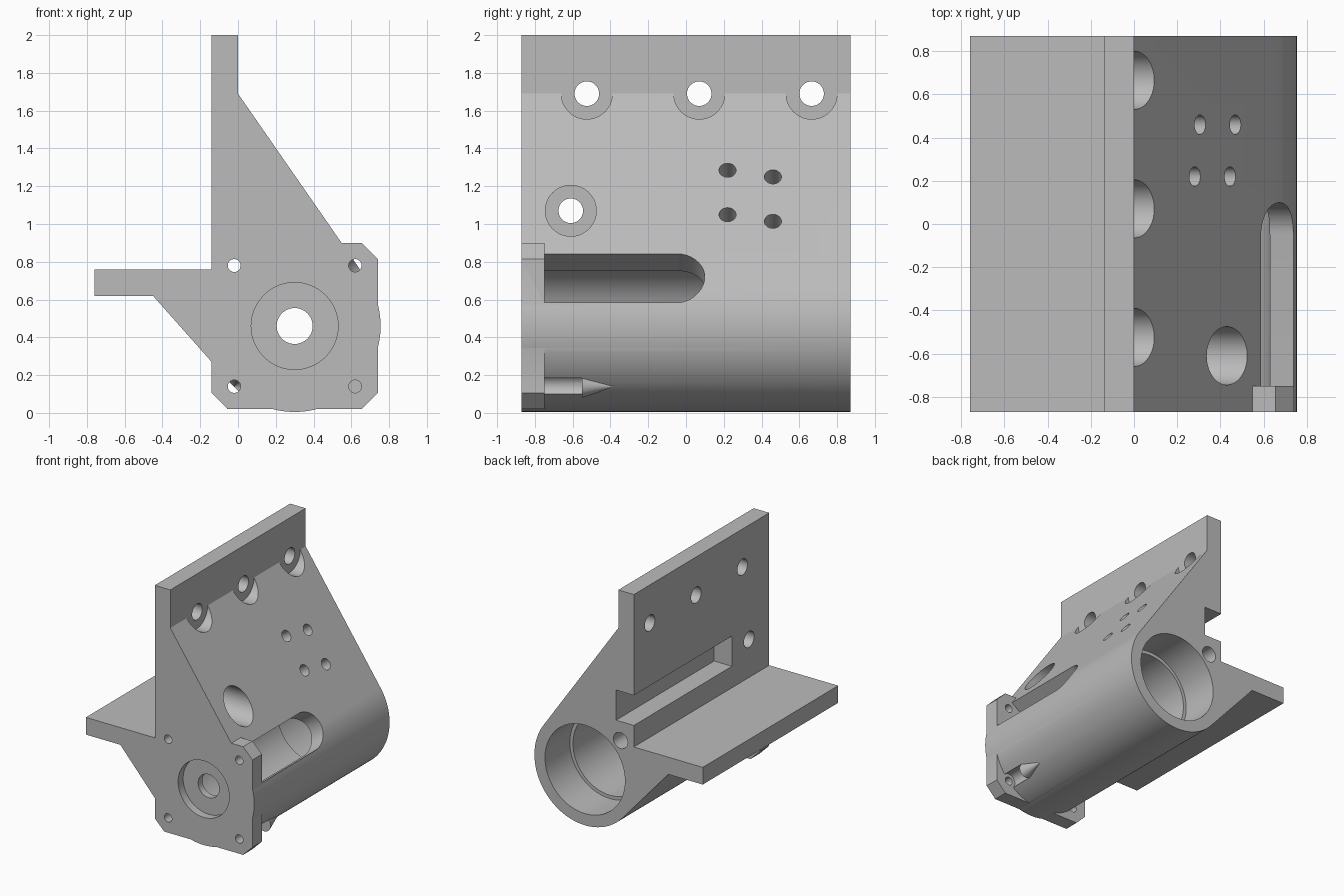
import bpy, bmesh, math
from mathutils import Vector

if "Cube" in bpy.data.objects:
    bpy.data.objects.remove(bpy.data.objects["Cube"])

FRONT, BACK, FLANGE = -0.87, 0.87, -0.75   # y limits of the casting
CX, CZ, R = 0.30, 0.46, 0.455              # barrel axis and outer radius
SLOPE = math.atan2(0.571, 0.82)            # direction the sloped face points
X, Y, Z = Vector((1, 0, 0)), Vector((0, 1, 0)), Vector((0, 0, 1))
NORMAL = Vector((math.cos(SLOPE), 0, math.sin(SLOPE)))
ACROSS = NORMAL.cross(Y)

grey = bpy.data.materials.new("metal_grey")
grey.use_nodes = True
grey.diffuse_color = (0.5, 0.5, 0.5, 1)
grey.node_tree.nodes["Principled BSDF"].inputs["Base Color"].default_value = grey.diffuse_color


def finish(name, bm):
    bmesh.ops.recalc_face_normals(bm, faces=bm.faces)
    mesh = bpy.data.meshes.new(name)
    bm.to_mesh(mesh)
    bm.free()
    mesh.materials.append(grey)
    obj = bpy.data.objects.new(name, mesh)
    bpy.context.collection.objects.link(obj)
    return obj


def prism(name, points, u, v, start, sweep):
    """Outline in the u, v plane, swept along a vector."""
    bm = bmesh.new()
    face = bm.faces.new([bm.verts.new(start + u * a + v * b) for a, b in points])
    new = bmesh.ops.extrude_face_region(bm, geom=[face])["geom"]
    verts = [g for g in new if isinstance(g, bmesh.types.BMVert)]
    bmesh.ops.translate(bm, vec=sweep, verts=verts)
    return finish(name, bm)


def rod(start, end, r, r_end=None, segments=40):
    """Round cutter between two points."""
    start, end = Vector(start), Vector(end)
    axis = end - start
    bm = bmesh.new()
    bmesh.ops.create_cone(bm, cap_ends=True, segments=segments, radius1=r,
                          radius2=r if r_end is None else r_end, depth=axis.length)
    turn = Z.rotation_difference(axis.normalized()).to_matrix()
    for vert in bm.verts:
        vert.co = turn @ vert.co + (start + end) / 2
    return finish("cutter", bm)


def combine(target, tool, operation="DIFFERENCE"):
    mod = target.modifiers.new("combine", "BOOLEAN")
    mod.operation, mod.solver, mod.object = operation, "EXACT", tool
    bpy.context.view_layer.objects.active = target
    bpy.ops.object.modifier_apply(modifier=mod.name)
    bpy.data.objects.remove(tool)


def arc(cx, cy, r, a0, a1, n):
    return [(cx + r * math.cos(a0 + (a1 - a0) * i / n),
             cy + r * math.sin(a0 + (a1 - a0) * i / n)) for i in range(n + 1)]


# Main casting: upright plate, sloped web, barrel, gusset and shelf
outline = [(-0.14, 2), (0, 2), (0, 1.69)]
outline += arc(CX, CZ, R, SLOPE, math.radians(-138.5), 56)
outline += [(-0.45, 0.62), (-0.76, 0.62), (-0.76, 0.76), (-0.14, 0.76)]
bracket = prism("bearing_bracket", outline, X, Z, Y * FRONT, Y * (BACK - FRONT))

# Front flange: square with cut corners
h, c = 0.44, 0.355
corners = [(h, c), (c, h), (-c, h), (-h, c), (-h, -c), (-c, -h), (c, -h), (h, -c)]
flange = prism("front_flange", corners, X, Z, Vector((CX, FRONT, CZ)), Y * (FLANGE - FRONT))
combine(bracket, flange, "UNION")

# Bore, rear bearing seat, front recess and shaft hole
for y0, y1, r in [(FLANGE, 0.7, 0.332), (0.55, 1, 0.36), (-1, -0.805, 0.23), (-1, -0.6, 0.095)]:
    combine(bracket, rod((CX, y0, CZ), (CX, y1, CZ), r, segments=96))

# Radial slot opening into the bore, round at its rear end
slot = [(FLANGE, -0.149)] + arc(-0.05, 0, 0.149, -math.pi / 2, math.pi / 2, 24) + [(FLANGE, 0.149)]
combine(bracket, prism("cutter", slot, Y, ACROSS, Vector((CX, 0, CZ)) + NORMAL * 0.25, NORMAL * 0.4))

# Flange bolt holes, with tapered clearance pockets behind the lower pair
for x in (CX - 0.32, CX + 0.32):
    for z in (CZ - 0.32, CZ + 0.32):
        combine(bracket, rod((x, -1, z), (x, -0.7, z), 0.034))
    z = CZ - 0.32
    combine(bracket, rod((x, FLANGE, z), (x, -0.55, z), 0.06))
    combine(bracket, rod((x, -0.55, z), (x, -0.38, z), 0.06, 0.002))

# Long clearance hole from the back
combine(bracket, rod((CX - 0.32, FLANGE, CZ + 0.32), (CX - 0.32, 1, CZ + 0.32), 0.065))

# Counterbored mounting holes through the upright plate
for y, z in [(-0.525, 1.69), (0.07, 1.69), (0.665, 1.69), (-0.61, 1.07)]:
    combine(bracket, rod((0, y, z), (0.8, y, z), 0.135, segments=56))
    combine(bracket, rod((-0.3, y, z), (0.1, y, z), 0.065))

# Mounting holes through the shelf, counterbored from below
for y in (-0.52, 0.075, 0.67):
    combine(bracket, rod((-0.485, y, 0.62), (-0.485, y, 0.3), 0.135, segments=56))
    combine(bracket, rod((-0.485, y, 0.9), (-0.485, y, 0.5), 0.065))

# Pocket in the plate's rear side, open at the back end
pocket = [(-0.3, 0.935), (0.02, 0.935), (0.02, 1.18), (-0.3, 1.18)]
combine(bracket, prism("cutter", pocket, X, Z, Y * -0.39, Y * 1.5))

# Four small blind holes square to the sloped face
for y, z in [(0.22, 1.285), (0.46, 1.25), (0.22, 1.05), (0.46, 1.015)]:
    p = Vector(((1.69 - z) * math.tan(SLOPE), y, z))
    combine(bracket, rod(p - NORMAL * 0.13, p + NORMAL * 0.1, 0.045))

# Smooth the round surfaces, keep the edges sharp
bpy.ops.object.select_all(action="DESELECT")
bracket.select_set(True)
bpy.context.view_layer.objects.active = bracket
bpy.ops.object.shade_smooth_by_angle(angle=math.radians(25))
